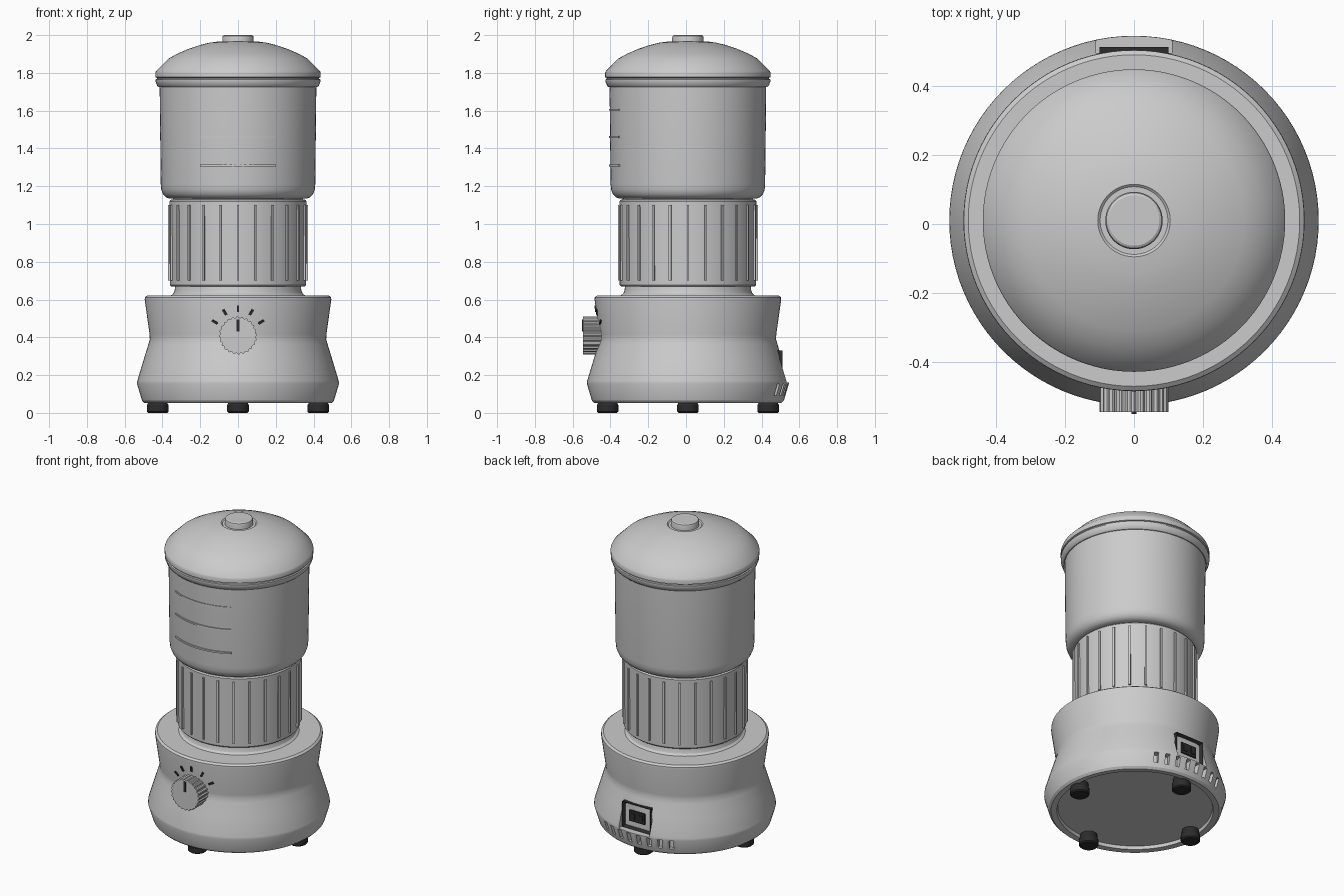
import bpy, bmesh, math
from mathutils import Matrix, Vector

if "Cube" in bpy.data.objects:
    bpy.data.objects.remove(bpy.data.objects["Cube"])

CY = 0.01  # y of the main axis


def material(name, rgb):
    m = bpy.data.materials.new(name)
    m.use_nodes = True
    m.diffuse_color = (*rgb, 1)
    for n in m.node_tree.nodes:
        if n.type == 'BSDF_PRINCIPLED':
            n.inputs["Base Color"].default_value = (*rgb, 1)
    return m


GREY = material("light grey", (0.6, 0.6, 0.6))
BLACK = material("black", (0.025, 0.025, 0.025))


def finish(name, bm, mat, smooth=True):
    bmesh.ops.recalc_face_normals(bm, faces=bm.faces)
    me = bpy.data.meshes.new(name)
    bm.to_mesh(me)
    bm.free()
    me.materials.append(mat)
    ob = bpy.data.objects.new(name, me)
    bpy.context.collection.objects.link(ob)
    if smooth:
        smooth_shade(ob)
    return ob


def smooth_shade(ob):
    bpy.ops.object.select_all(action='DESELECT')
    ob.select_set(True)
    bpy.context.view_layer.objects.active = ob
    bpy.ops.object.shade_smooth_by_angle(angle=math.radians(28))


def add_lathe(bm, profile, centre=(0, CY, 0), steps=96):
    """Full turn of a (radius, z) profile, starting and ending on the axis."""
    c = Vector(centre)
    rings = []
    for r, z in profile:
        n = 1 if r == 0 else steps
        rings.append([bm.verts.new(c + Vector((r * math.cos(math.tau * i / steps),
                                               r * math.sin(math.tau * i / steps), z)))
                      for i in range(n)])
    for a, b in zip(rings, rings[1:]):
        for i in range(steps):
            j = (i + 1) % steps
            if len(a) == 1:
                bm.faces.new((a[0], b[i], b[j]))
            elif len(b) == 1:
                bm.faces.new((a[i], a[j], b[0]))
            else:
                bm.faces.new((a[i], a[j], b[j], b[i]))


def lathe(name, profile, mat=GREY, **kw):
    bm = bmesh.new()
    add_lathe(bm, profile, **kw)
    return finish(name, bm, mat)


def add_box(bm, size, matrix):
    return bmesh.ops.create_cube(bm, size=1, matrix=matrix @ Matrix.Diagonal((*size, 1)))


def around(angle, r, z):
    """Frame on the main axis, local +x pointing outward."""
    return Matrix.Translation((0, CY, 0)) @ Matrix.Rotation(angle, 4, 'Z') @ Matrix.Translation((r, 0, z))


# Motor base with a pinched waist and a recessed underside
base = lathe("motor_base", [
    (0, 0.075), (0.455, 0.075), (0.46, 0.055), (0.495, 0.052), (0.508, 0.065),
    (0.535, 0.155), (0.533, 0.17), (0.50, 0.28), (0.474, 0.365), (0.467, 0.39),
    (0.468, 0.415), (0.494, 0.60), (0.493, 0.612), (0.48, 0.622), (0.355, 0.622),
    (0.342, 0.632), (0.335, 0.65), (0.332, 0.69), (0, 0.69)])

# Socket pocket and vent slots cut into the back of the base
bm = bmesh.new()
add_box(bm, (0.22, 0.2, 0.17), Matrix.Translation((0, 0.595, 0.245)))
for i in range(8):
    angle = math.pi / 2 + math.radians((i - 3.5) * 7.5)
    add_box(bm, (0.1, 0.026, 0.06), around(angle, 0.542, 0.122))
cutter = finish("base_cutter", bm, GREY, smooth=False)
cutter.hide_render = True
mod = base.modifiers.new("cut", 'BOOLEAN')
mod.operation = 'DIFFERENCE'
mod.object = cutter
bpy.context.view_layer.objects.active = base
bpy.ops.object.modifier_apply(modifier=mod.name)
bpy.data.objects.remove(cutter)
smooth_shade(base)

# Power socket: recessed face with a raised plug core and two pins
bm = bmesh.new()
add_box(bm, (0.2, 0.08, 0.165), Matrix.Translation((0, 0.472, 0.2475)))
bm.faces.ensure_lookup_table()
front = max(bm.faces, key=lambda f: f.calc_center_median().y)
bmesh.ops.inset_region(bm, faces=[front], thickness=0.025)
bmesh.ops.translate(bm, verts=front.verts, vec=(0, -0.025, 0))
add_box(bm, (0.11, 0.02, 0.07), Matrix.Translation((0, 0.494, 0.2475)))
for s in (-1, 1):
    add_box(bm, (0.03, 0.01, 0.035), Matrix.Translation((s * 0.028, 0.504, 0.2475)))
finish("power_socket", bm, BLACK, smooth=False)

# Four rubber feet
for i, side in enumerate(("left", "back", "right", "front")):
    a = i * math.pi / 2
    lathe(side + "_foot", [(0, 0), (0.05, 0), (0.057, 0.007), (0.057, 0.042), (0.052, 0.05),
                           (0.05, 0.08), (0, 0.08)], BLACK,
          centre=(0.425 * math.cos(a), CY + 0.425 * math.sin(a), 0), steps=32)

# Grip collar with upright ribs
lathe("grip_collar", [(0, 0.67), (0.355, 0.67), (0.361, 0.677), (0.363, 1.12), (0.357, 1.128),
                      (0.345, 1.13), (0.345, 1.15), (0, 1.15)])
bm = bmesh.new()
for i in range(24):
    add_box(bm, (0.02, 0.012, 0.4), around(math.tau * i / 24, 0.361, 0.9))
finish("collar_ribs", bm, GREY, smooth=False)

# Jar
lathe("jar", [(0, 1.135), (0.365, 1.135), (0.382, 1.142), (0.397, 1.157), (0.406, 1.18),
              (0.409, 1.21), (0.415, 1.74), (0, 1.74)])

# Curved measuring lines on the jar front
bm = bmesh.new()
for z in (1.31, 1.46, 1.605):
    loops = []
    for i in range(25):
        a = -math.pi / 2 + 0.5 * (i / 12 - 1)
        loops.append([bm.verts.new((r * math.cos(a), CY + r * math.sin(a), z + h))
                      for r, h in ((0.4, -0.005), (0.418, -0.005), (0.418, 0.005), (0.4, 0.005))])
    for p, q in zip(loops, loops[1:]):
        for k in range(4):
            n = (k + 1) % 4
            bm.faces.new((p[k], p[n], q[n], q[k]))
    bm.faces.new(loops[0])
    bm.faces.new(loops[-1])
finish("measuring_lines", bm, GREY)

# Domed lid with a two-step rim and a button on top
lathe("lid", [
    (0, 1.725), (0.42, 1.725), (0.428, 1.732), (0.437, 1.755), (0.437, 1.765), (0.43, 1.768),
    (0.43, 1.774), (0.438, 1.777), (0.438, 1.80), (0.434, 1.81), (0.368, 1.876), (0.32, 1.902),
    (0.26, 1.928), (0.20, 1.948), (0.15, 1.96), (0.105, 1.966), (0.098, 1.96), (0, 1.96)])
lathe("lid_button", [(0, 1.94), (0.083, 1.94), (0.083, 1.988), (0.08, 1.996), (0.073, 2.0), (0, 2.0)])

# Serrated control knob facing the front
KZ = 0.41
bm = bmesh.new()
ring = []
for i in range(96):
    r = 0.1 if i % 4 < 2 else 0.094
    a = math.tau * i / 96
    ring.append(bm.verts.new((r * math.cos(a), -0.545, KZ + r * math.sin(a))))
face = bm.faces.new(ring)
ext = bmesh.ops.extrude_face_region(bm, geom=[face])
bmesh.ops.translate(bm, verts=[v for v in ext["geom"] if isinstance(v, bmesh.types.BMVert)], vec=(0, 0.11, 0))
finish("control_knob", bm, GREY, smooth=False)

# Black pointer on the knob
bm = bmesh.new()
add_box(bm, (0.014, 0.008, 0.065), Matrix.Translation((0, -0.546, KZ + 0.053)))
finish("knob_pointer", bm, BLACK, smooth=False)

# Dial marks fanned over the knob, lying on the base wall
bm = bmesh.new()
for deg in (-60, -30, 0, 30, 60):
    a = math.radians(deg)
    x, z = 0.142 * math.sin(a), KZ + 0.142 * math.cos(a)
    r = 0.467 + 0.144 * (z - 0.40)
    y = CY - math.sqrt(r * r - x * x)
    m = (Matrix.Translation((x, y, z)) @ Matrix.Rotation(math.asin(x / r), 4, 'Z')
         @ Matrix.Rotation(0.143, 4, 'X') @ Matrix.Rotation(a, 4, 'Y'))
    add_box(bm, (0.013, 0.008, 0.034), m)
finish("dial_marks", bm, BLACK, smooth=False)
